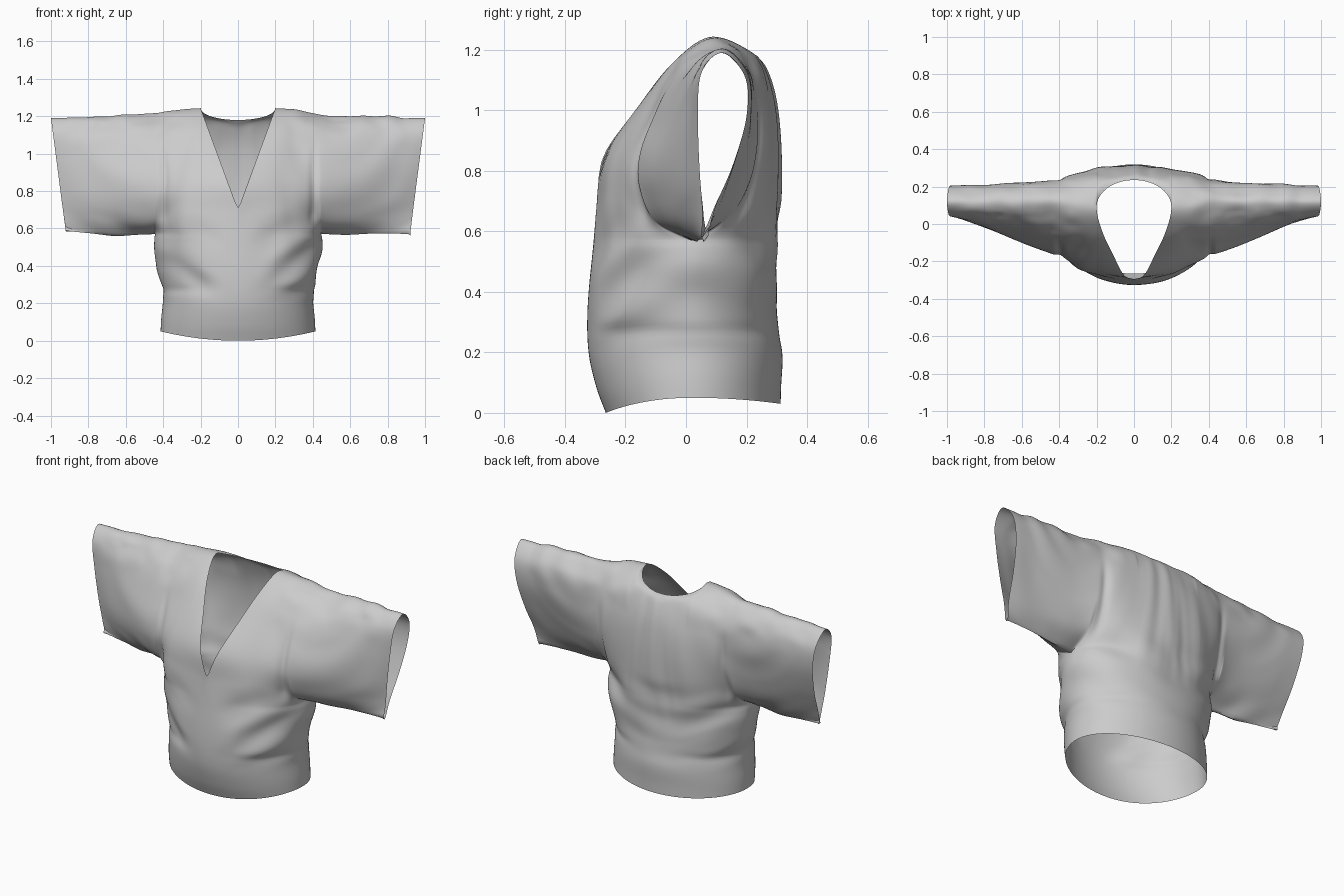
import bpy, bmesh, math
from mathutils import Vector, noise

if "Cube" in bpy.data.objects:
    bpy.data.objects.remove(bpy.data.objects["Cube"])

ARM, NECK = 0.44, 0.20          # underarm and neck-corner x
STATIONS = [0, 0.2, 0.32, 0.44, 0.6, 1.0]

# (y, z) sections at each station, from underarm level up to the shoulder ridge
FRONT = [
    [(-.305, .57), (-.295, .7), (-.28, .86), (-.17, 1.0), (-.05, 1.14), (.08, 1.243)],
    [(-.27, .57), (-.265, .7), (-.24, .85), (-.145, 1.02), (-.04, 1.16), (.09, 1.243)],
    [(-.19, .57), (-.215, .7), (-.2, .84), (-.12, 1.0), (-.03, 1.15), (.10, 1.235)],
    [(.02, .57), (-.11, .64), (-.16, .78), (-.11, .96), (-.02, 1.12), (.12, 1.215)],
    [(.035, .565), (-.06, .64), (-.105, .78), (-.07, .96), (.01, 1.13), (.12, 1.205)],
    [(.06, .575), (.055, .68), (.045, .8), (.04, .97), (.05, 1.12), (.12, 1.19)]]
BACK = [
    [(.30, .57), (.315, .7), (.315, .88), (.30, 1.03), (.27, 1.13), (.235, 1.18)],
    [(.27, .57), (.29, .7), (.295, .88), (.28, 1.03), (.235, 1.17), (.09, 1.243)],
    [(.20, .57), (.25, .7), (.27, .88), (.26, 1.03), (.22, 1.155), (.10, 1.235)],
    [(.02, .57), (.16, .66), (.22, .82), (.235, .98), (.215, 1.12), (.12, 1.215)],
    [(.035, .565), (.13, .66), (.19, .82), (.22, .98), (.205, 1.12), (.12, 1.205)],
    [(.06, .575), (.095, .68), (.155, .82), (.20, .98), (.195, 1.11), (.12, 1.19)]]


def spline(xs, vs, x):
    """Cubic interpolation through values or vectors."""
    n = len(xs)
    i = max(k for k in range(n - 1) if xs[k] <= x or k == 0)
    def tan(k):
        a, b = max(k - 1, 0), min(k + 1, n - 1)
        return (vs[b] - vs[a]) * (1 / (xs[b] - xs[a]))
    h = xs[i + 1] - xs[i]
    u = (x - xs[i]) / h
    return (vs[i] * (2*u**3 - 3*u*u + 1) + tan(i) * (h * (u**3 - 2*u*u + u))
            + vs[i + 1] * (3*u*u - 2*u**3) + tan(i + 1) * (h * (u**3 - u*u)))


def step(a, b, x):
    u = min(max((x - a) / (b - a), 0), 1)
    return u * u * (3 - 2 * u)


def bump(x, centre, width):
    return math.exp(-((x - centre) / width) ** 2)


def section(table, ax, side):
    """Control points of the half section at distance ax from the middle."""
    cross = lambda tab, j: spline(STATIONS, [Vector(s[j]) for s in tab], ax)
    pts = [cross(table, j) for j in range(6)]
    if ax < ARM:
        depth = .325 if side < 0 else .28
        pts[0] = Vector((.02 + side * depth * math.sqrt(1 - (ax / ARM) ** 2), .57))
    else:
        pts[0] = cross(FRONT[:3] + FRONT[3:], 0).lerp(cross(BACK, 0), .5)
    beyond = cross(BACK if side < 0 else FRONT, 4)   # rounds the shoulder
    if side < 0 or ax >= NECK:
        pts[5] = cross(FRONT, 5)
    else:                                            # round back neckline
        w = 1 - math.sqrt(1 - (ax / NECK) ** 2)
        pts[5] = Vector(table[0][5]).lerp(Vector(table[1][5]), w)
        beyond = (2 * pts[5] - pts[4]).lerp(beyond, w)
    return pts + [beyond]


ROWS, LOW = 48, 36
T7 = [k / 5 for k in range(7)]


def column(x, table, side):
    """Points of one cloth column, hem to shoulder (or neck edge)."""
    ax = abs(x)
    pts = section(table, ax, side)
    at = lambda t: spline(T7, pts, t)
    end = 1.0
    if side < 0 and ax < NECK - 1e-6:    # straight V neckline
        zn = .70 + (1.243 - .70) * ax / NECK
        lo, hi = 0, 1
        for _ in range(30):
            mid = (lo + hi) / 2
            lo, hi = (mid, hi) if at(mid).y < zn else (lo, mid)
        end = lo
    out = []
    if ax <= ARM + 1e-6:                 # body below the underarm
        q = min(ax / ARM, 1) ** 2
        hem = .05 * q if side < 0 else .03 + .02 * q
        zs = [0, .08, .2, .35, .57]
        prof = [-.265, -.295, -.322, -.325, -.305] if side < 0 else [.312, .314, .318, .29, .30]
        for r in range(LOW):
            z = hem + (.57 - hem) * r / LOW
            w = spline([0, .1, .25, .4, .57], [.415, .412, .402, .438, .445], z)
            k = (spline(zs, prof, z) - .02) / (prof[-1] - .02)
            out.append(Vector((x * w / ARM, .02 + (pts[0].x - .02) * k, z)))
    else:
        out = [None] * LOW
    for r in range(ROWS + 1):
        p = at(end * r / ROWS)
        slant = .08 * max(ax - ARM, 0) / (1 - ARM) * (1.19 - p.y) / .615
        out.append(Vector((math.copysign(ax - slant, x), p.x, p.y)))
    return out


def folds(p):
    """Cloth wrinkle height at a point."""
    x, y, z = p
    ax = abs(x)
    soft = math.sqrt(x * x + .03)
    body = 1 - step(.36, .46, ax) * step(.5, .6, z)
    s = 7 if y > .05 else 0
    # pulled folds round the waist, rising outward
    rise = z - .55 * soft
    waist = noise.noise(Vector((x * 3.2, rise * 8, y * 2.5 + 4)))
    d = .030 * waist * step(.2, .32, z) * (1 - step(.5, .75, z)) * step(.03, .25, ax + max(y, 0))
    # long vertical pulls on the chest and back
    pull = noise.noise(Vector((x * 8 + z * 2 * math.tanh(x * 8), z * 1.8, s + 3)))
    d += .011 * pull * body * step(.4, .6, z) * step(.12, .3, ax + max(y, 0)) * (1 - step(1.1, 1.2, z))
    # hanging arcs on the sleeves
    r = math.hypot(ax - .55, (z - 1.25) * .8)
    arc = noise.noise(Vector((r * 8, x * 1.5, s + 11)))
    d += .012 * arc * (1 - body) * (1 - step(.8, .97, ax)) * step(.6, .72, z)
    # gathers along the shoulder, armhole seam and waistband seam
    gather = noise.noise(Vector((x * 9, y * 12, z * 9)))
    d += .010 * gather * step(1.0, 1.15, z) * step(.24, .35, ax) * (1 - step(.85, .98, ax))
    seam = .40 + .012 * noise.noise(Vector((z * 7, x, s)))
    d -= .011 * bump(ax, seam, .02) * step(.6, .68, z) * (1 - step(.9, 1.1, z))
    d -= .006 * bump(z, .27, .018) * step(.1, .3, ax)
    return d


# Column positions: neck, chest, sleeves
a0 = math.asin(NECK / ARM)
half = [NECK * math.sin(math.pi / 2 * i / 20) for i in range(20)]
half += [ARM * math.sin(a0 + (math.pi / 2 - a0) * i / 24) for i in range(25)]
half += [ARM + (1 - ARM) * i / 38 for i in range(1, 39)]
half[20] = NECK
half[44] = ARM
xs = [-x for x in reversed(half[1:])] + half

bm = bmesh.new()
for table, side in ((FRONT, -1), (BACK, 1)):
    grid = [[p and bm.verts.new(p) for p in column(x, table, side)] for x in xs]
    for a, b in zip(grid, grid[1:]):
        for r in range(LOW + ROWS):
            quad = [a[r], b[r], b[r + 1], a[r + 1]]
            if None not in quad:
                bm.faces.new(quad if side < 0 else quad[::-1])

# Sew front to back along shoulders, sides and sleeve undersides
bmesh.ops.remove_doubles(bm, verts=bm.verts, dist=.0004)
bm.normal_update()
moves = [(v, v.normal * folds(v.co)) for v in bm.verts]
for v, m in moves:
    v.co += m
for _ in range(2):
    bmesh.ops.smooth_vert(bm, verts=[v for v in bm.verts if not v.is_boundary], factor=.4,
                          use_axis_x=True, use_axis_y=True, use_axis_z=True)

mesh = bpy.data.meshes.new("wide_sleeve_top")
bm.to_mesh(mesh)
bm.free()
top = bpy.data.objects.new("wide_sleeve_top", mesh)
bpy.context.collection.objects.link(top)
bpy.context.view_layer.objects.active = top
top.select_set(True)
bpy.ops.object.shade_smooth_by_angle(angle=math.radians(60))
